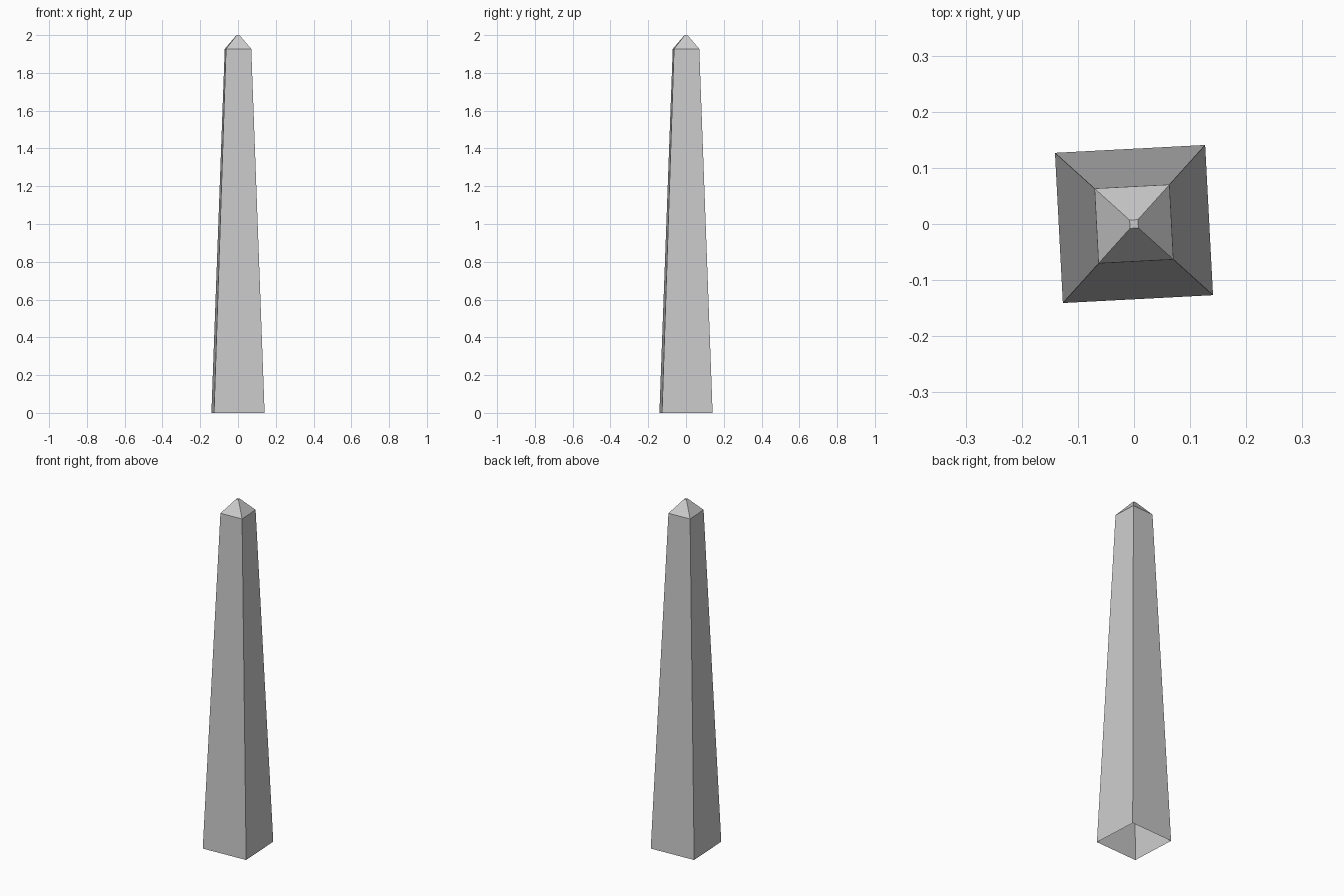
import bpy, bmesh, math

if "Cube" in bpy.data.objects:
    bpy.data.objects.remove(bpy.data.objects["Cube"])

# Square rings of the obelisk: (corner radius, height)
RINGS = [(0.1895, 0.0), (0.0945, 1.927), (0.0105, 2.0)]
TURN = math.radians(48)

bm = bmesh.new()


def ring(radius, z):
    return [bm.verts.new((radius * math.cos(TURN + i * math.pi / 2),
                          radius * math.sin(TURN + i * math.pi / 2), z))
            for i in range(4)]


# Tapered shaft and pointed cap, open underneath
rings = [ring(r, z) for r, z in RINGS]
for low, high in zip(rings, rings[1:]):
    for i in range(4):
        j = (i + 1) % 4
        bm.faces.new((low[i], low[j], high[j], high[i]))

# Tiny flat tip
bm.faces.new(rings[-1])

mesh = bpy.data.meshes.new("obelisk")
bm.to_mesh(mesh)
bm.free()
bpy.context.collection.objects.link(bpy.data.objects.new("obelisk", mesh))
